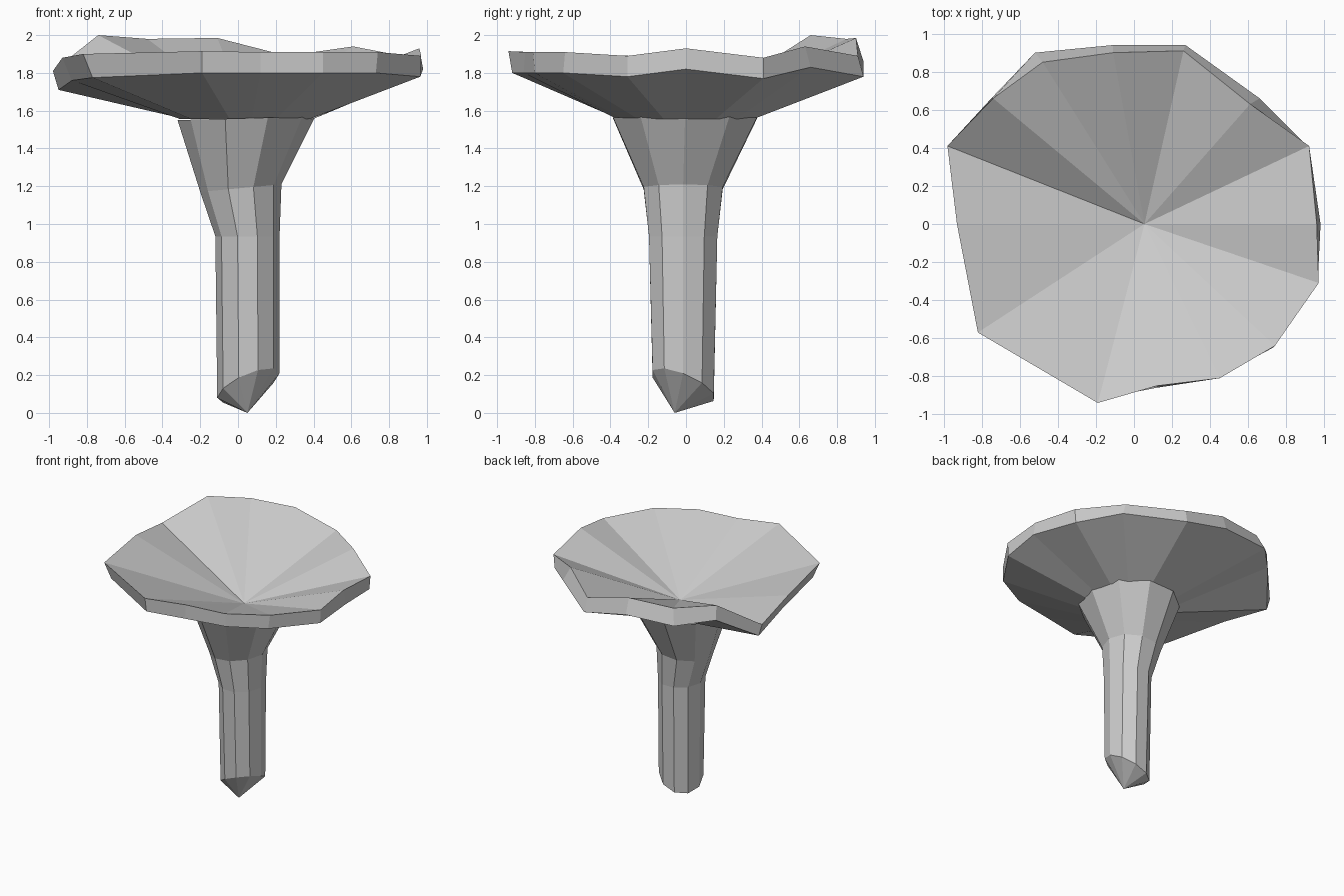
import bpy, math

if "Cube" in bpy.data.objects:
    bpy.data.objects.remove(bpy.data.objects["Cube"])


def make(name, rings, first=None, last=None):
    """Loft equal-sized rings; optionally fan the first / last ring to a point."""
    n = len(rings[0])
    verts = [p for r in rings for p in r]
    faces = []
    for k in range(len(rings) - 1):
        for i in range(n):
            j = (i + 1) % n
            faces.append((k * n + i, k * n + j, (k + 1) * n + j, (k + 1) * n + i))
    if first:
        verts.append(first)
        faces += [(len(verts) - 1, (i + 1) % n, i) for i in range(n)]
    if last:
        verts.append(last)
        b = (len(rings) - 1) * n
        faces += [(len(verts) - 1, b + i, b + (i + 1) % n) for i in range(n)]
    mesh = bpy.data.meshes.new(name)
    mesh.from_pydata(verts, [], faces)
    ob = bpy.data.objects.new(name, mesh)
    bpy.context.collection.objects.link(ob)
    return ob


def oval(cx, cy, rx, ry, z, sx=0.0, sy=0.0, n=10):
    """Oval ring whose height tilts by sx / sy towards +x / +y."""
    pts = []
    for i in range(n):
        a = 2 * math.pi * i / n
        c, s = math.cos(a), math.sin(a)
        pts.append((cx + rx * c, cy + ry * s, z + sx * c + sy * s))
    return pts


# Cap: funnel top, irregular rim band, sloping underside
upper = [(.97, -.31, 1.89), (.96, 0, 1.93), (.92, .41, 1.88), (.61, .63, 1.94),
         (.26, .91, 1.89), (-.11, .90, 1.985), (-.48, .85, 1.98), (-.74, .66, 2.0),
         (-.98, .41, 1.81), (-.93, 0, 1.88), (-.82, -.57, 1.90), (-.19, -.94, 1.915),
         (.12, -.85, 1.91), (.45, -.81, 1.91), (.74, -.64, 1.91)]
lower = [(.965, -.31, 1.78), (.98, 0, 1.82), (.91, .41, 1.77), (.66, .66, 1.83),
         (.27, .94, 1.78), (-.11, .94, 1.86), (-.52, .90, 1.86), (-.74, .67, 1.88),
         (-.95, .41, 1.71), (-.88, 0, 1.76), (-.77, -.55, 1.775), (-.19, -.92, 1.80),
         (.12, -.86, 1.80), (.45, -.80, 1.80), (.73, -.65, 1.80)]
inner = []
for x, y, z in lower:
    a = math.atan2(y, x - 0.05)
    inner.append((0.045 + 0.35 * math.cos(a), 0.365 * math.sin(a), 1.555))
make("cap", [inner, lower, upper], last=(0.055, 0.0, 1.58))

# Stem: flared top, narrow shaft, slanted pointed foot
make("stem", [
    oval(.055, -.015, .165, .17, .145, .065, -.065),
    oval(.05, -.015, .17, .19, .935),
    oval(.015, -.015, .215, .22, 1.19, .02),
    oval(.045, -.005, .365, .40, 1.56, .01),
], first=(0.05, -0.06, 0.0))
